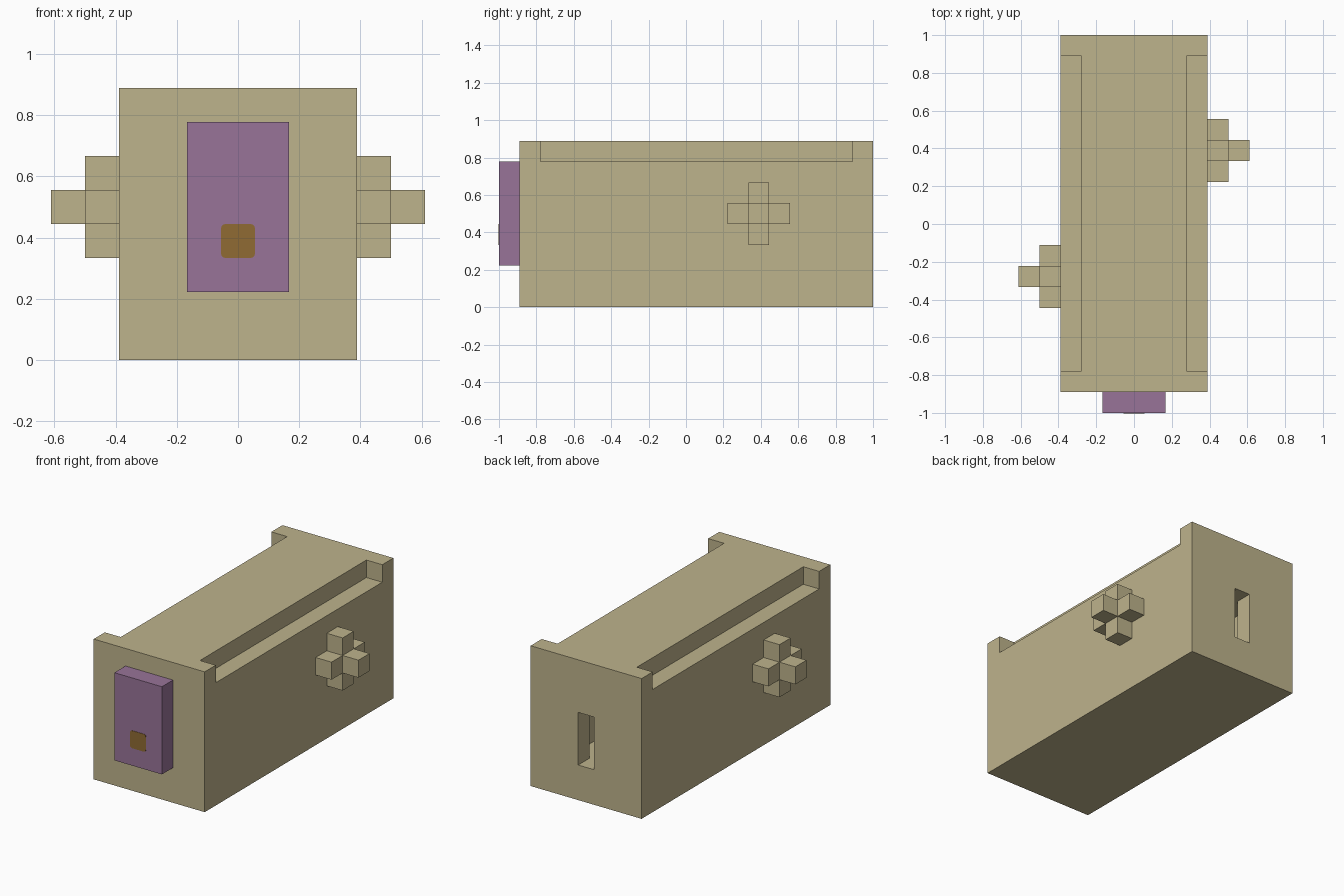
import bpy
import bmesh
from mathutils import Vector

U = 1 / 9  # one block of the design grid

cube = bpy.data.objects.get("Cube")
if cube:
    bpy.data.objects.remove(cube, do_unlink=True)


def material(name, rgb):
    """Flat material from display colour values."""
    linear = [((c / 255 + 0.055) / 1.055) ** 2.4 for c in rgb] + [1]
    mat = bpy.data.materials.new(name)
    mat.use_nodes = True
    mat.diffuse_color = linear
    mat.node_tree.nodes["Principled BSDF"].inputs["Base Color"].default_value = linear
    return mat


def finish(name, bm, mat):
    bmesh.ops.recalc_face_normals(bm, faces=bm.faces)
    mesh = bpy.data.meshes.new(name)
    bm.to_mesh(mesh)
    bm.free()
    obj = bpy.data.objects.new(name, mesh)
    bpy.context.collection.objects.link(obj)
    mesh.materials.append(mat)
    return obj


def box(name, low, high, mat):
    """Box between two corners given in grid blocks."""
    low, high = Vector(low) * U, Vector(high) * U
    bm = bmesh.new()
    bmesh.ops.create_cube(bm, size=1)
    bmesh.ops.scale(bm, vec=high - low, verts=bm.verts)
    bmesh.ops.translate(bm, vec=(low + high) / 2, verts=bm.verts)
    return finish(name, bm, mat)


def cut(target, cutter):
    mod = target.modifiers.new("cut", 'BOOLEAN')
    mod.operation = 'DIFFERENCE'
    mod.solver = 'EXACT'
    mod.object = cutter
    cutter.hide_render = True
    bpy.context.view_layer.objects.active = target
    bpy.ops.object.modifier_apply(modifier=mod.name)
    bpy.data.objects.remove(cutter, do_unlink=True)


tan = material("tan", (190, 179, 140))
purple = material("purple", (152, 116, 152))
brown = material("brown", (144, 107, 51))

# Body with a ledge along each upper side
body = box("body", (-3.5, -8, 0), (3.5, 9, 8), tan)
for low, high in ((2.5, 4.5), (-4.5, -2.5)):
    cut(body, box("ledge_cutter", (low, -7, 7), (high, 8, 9), tan))

# Slot in the back opening into a wider chamber
cut(body, box("chamber_cutter", (-1.5, 6, 2), (1.5, 8, 5), tan))
cut(body, box("slot_cutter", (-0.5, 7, 2), (0.5, 10, 5), tan))

# Front panel and its small rounded button
box("front_panel", (-1.5, -9, 2), (1.5, -8, 7), purple)
button = box("panel_button", (-0.5, -9.02, 3), (0.5, -8.98, 4), brown)
bm = bmesh.new()
bm.from_mesh(button.data)
corners = [e for e in bm.edges if abs(e.verts[0].co.y - e.verts[1].co.y) > 0.001]
bmesh.ops.bevel(bm, geom=corners, offset=0.015, segments=3, profile=0.5,
                affect='EDGES')
bm.to_mesh(button.data)
bm.free()


def cross_knob(name, side, y):
    """Plus-shaped block on a side wall, with one cube on its centre."""
    arm = [(1.5, -0.5), (1.5, 0.5), (0.5, 0.5)]
    outline = []
    for _ in range(4):
        outline += arm
        arm = [(-b, a) for a, b in arm]
    bm = bmesh.new()
    face = bm.faces.new([bm.verts.new(Vector((side * 3.5, y + a, 4.5 + b)) * U)
                         for a, b in outline])
    moved = bmesh.ops.extrude_face_region(bm, geom=[face])["geom"]
    bmesh.ops.translate(bm, vec=(side * U, 0, 0),
                        verts=[v for v in moved if isinstance(v, bmesh.types.BMVert)])
    finish(name + "_plus", bm, tan)
    inner, outer = sorted((side * 4.5, side * 5.5))
    box(name + "_tip", (inner, y - 0.5, 4), (outer, y + 0.5, 5), tan)


cross_knob("left_knob", 1, 3.5)
cross_knob("right_knob", -1, -2.5)
